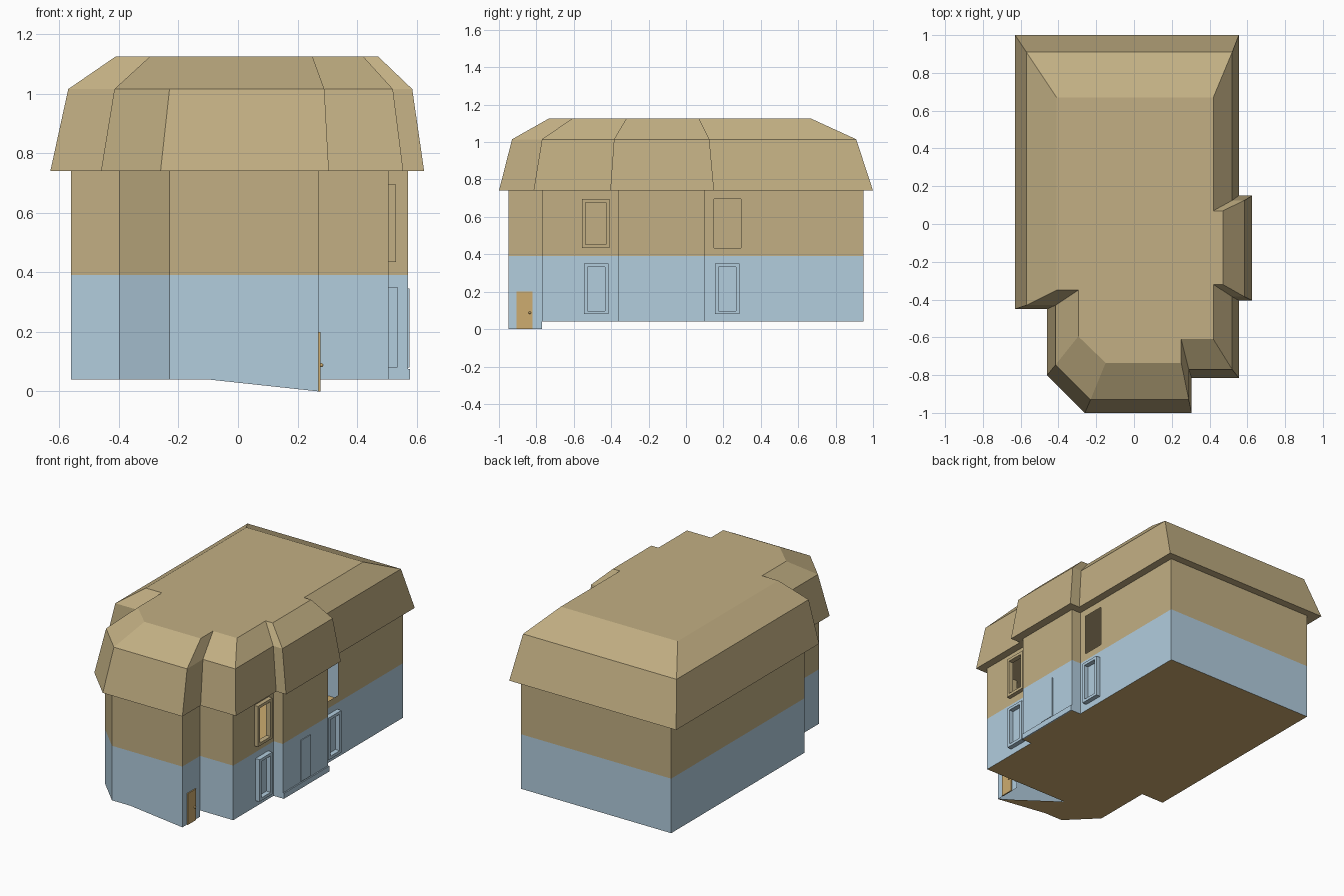
import bpy, bmesh
from mathutils import Vector

cube = bpy.data.objects.get("Cube")
if cube:
    bpy.data.objects.remove(cube, do_unlink=True)


def material(name, rgb):
    lin = [((c / 255 + 0.055) / 1.055) ** 2.4 for c in rgb] + [1]
    m = bpy.data.materials.new(name)
    m.use_nodes = True
    m.diffuse_color = lin
    m.node_tree.nodes["Principled BSDF"].inputs["Base Color"].default_value = lin
    return m


TAN = material("tan", (194, 175, 131))
BLUE = material("pale blue", (178, 205, 222))
WOOD = material("warm wood", (205, 172, 112))


def finish(name, bm, *mats):
    mesh = bpy.data.meshes.new(name)
    bm.to_mesh(mesh)
    bm.free()
    for m in mats:
        mesh.materials.append(m)
    ob = bpy.data.objects.new(name, mesh)
    bpy.context.collection.objects.link(ob)
    return ob


def add_box(bm, lo, hi):
    verts = bmesh.ops.create_cube(bm, size=1)["verts"]
    lo, hi = Vector(lo), Vector(hi)
    for v in verts:
        v.co = (lo + hi) / 2 + v.co * (hi - lo)


def box(name, lo, hi, mat):
    bm = bmesh.new()
    add_box(bm, lo, hi)
    return finish(name, bm, mat)


BASE, SPLIT, EAVE = 0.04, 0.39, 0.74
RIGHT, BAY = 0.505, 0.57

# Wall footprint, clockwise from the back corner
plan = [(-0.56, 0.95), (RIGHT, 0.95), (RIGHT, 0.1), (BAY, 0.1), (BAY, -0.36),
        (RIGHT, -0.36), (RIGHT, -0.77), (0.27, -0.77), (0.27, -0.95),
        (-0.1, -0.95), (-0.23, -0.95), (-0.4, -0.78), (-0.4, -0.4), (-0.56, -0.4)]

# Upper window openings: y range and z range
openings = [(-0.555, -0.41), (0.15, 0.295)]
SILL, HEAD = 0.435, 0.695

# Walls as sheets, the door wall reaching down to the ground
bm = bmesh.new()
for i, p in enumerate(plan):
    q = plan[(i + 1) % len(plan)]
    door_wall = p[0] == q[0] == 0.27
    zp = 0 if door_wall or p == (0.27, -0.95) else BASE
    zq = 0 if door_wall else BASE
    bm.faces.new([bm.verts.new(c) for c in
                  ((*q, zq), (*p, zp), (*p, EAVE), (*q, EAVE))])
for z in (SPLIT, SILL, HEAD):
    bmesh.ops.bisect_plane(bm, geom=bm.verts[:] + bm.edges[:] + bm.faces[:],
                           plane_co=(0, 0, z), plane_no=(0, 0, 1))
for y in (y for o in openings for y in o):
    side = [f for f in bm.faces if abs(f.calc_center_median().x - RIGHT) < 0.01]
    geom = side + list({e for f in side for e in f.edges}) + list({v for f in side for v in f.verts})
    bmesh.ops.bisect_plane(bm, geom=geom, plane_co=(0, y, 0), plane_no=(0, 1, 0))
holes = []
for f in bm.faces:
    c = f.calc_center_median()
    f.material_index = 1 if c.z < SPLIT else 0
    if abs(c.x - RIGHT) < 0.01 and SILL < c.z < HEAD and any(a < c.y < b for a, b in openings):
        holes.append(f)
bmesh.ops.delete(bm, geom=holes, context="FACES")
finish("walls", bm, TAN, BLUE)

# Floor, with a sloping corner beside the door
bm = bmesh.new()
flat = plan[:8] + [(-0.1, -0.77)] + plan[9:]
bm.faces.new([bm.verts.new((x, y, BASE)) for x, y in flat])
bm.faces.new([bm.verts.new(c) for c in
              ((-0.1, -0.77, BASE), (0.27, -0.95, 0), (-0.1, -0.95, BASE))])
finish("floor", bm, WOOD)

# Two-pitch roof: eave, break and top rings
eave = dict(z=EAVE, left=-0.63, right=0.555, bay=0.625, back=1.0, bay_y=(0.15, -0.405),
            side=-0.815, porch=0.305, front=-1.0, cut=-0.26, wing=-0.46, cut_y=-0.8, notch=-0.45)
brk = dict(z=1.015, left=-0.57, right=0.52, bay=0.585, back=0.91, bay_y=(0.125, -0.385),
           side=-0.77, porch=0.29, front=-0.93, cut=-0.23, wing=-0.415, cut_y=-0.745, notch=-0.43)
top = dict(z=1.125, left=-0.41, right=0.42, bay=0.47, back=0.67, bay_y=(0.07, -0.32),
           side=-0.61, porch=0.25, front=-0.735, cut=-0.15, wing=-0.295, cut_y=-0.595, notch=-0.35)


def roof_ring(bm, r):
    b0, b1 = r["bay_y"]
    pts = [("left", r["back"]), ("right", r["back"]), ("right", b0), ("bay", b0),
           ("bay", b1), ("right", b1), ("right", r["side"]), ("porch", r["side"]),
           ("porch", r["front"]), ("cut", r["front"]), ("wing", r["cut_y"]),
           ("wing", r["notch"]), ("left", r["notch"])]
    return [bm.verts.new((r[k], y, r["z"])) for k, y in pts]


bm = bmesh.new()
rings = [roof_ring(bm, r) for r in (eave, brk, top)]
for lower, upper in zip(rings, rings[1:]):
    for i in range(len(lower)):
        j = (i + 1) % len(lower)
        bm.faces.new((lower[j], lower[i], upper[i], upper[j]))
bm.faces.new(rings[0])
bm.faces.new(rings[-1][::-1])
bmesh.ops.recalc_face_normals(bm, faces=bm.faces[:])
finish("roof", bm, TAN)


# Window frames standing out from the side wall
def window_frame(name, y0, y1, z0, z1, depth, mat, w=0.018):
    bm = bmesh.new()
    x0, x1 = RIGHT - 0.005, RIGHT + depth
    for a, b in ((y0, y0 + w), (y1 - w, y1)):
        add_box(bm, (x0, a, z0), (x1, b, z1))
    for a, b in ((z0, z0 + w), (z1 - w, z1)):
        add_box(bm, (x0, y0 + w, a), (x1, y1 - w, b))
    finish(name, bm, mat)


window_frame("upper_front_window_frame", *openings[0], SILL, HEAD, 0.026, TAN)
window_frame("lower_front_window_frame", -0.545, -0.415, 0.08, 0.35, 0.03, BLUE)
window_frame("lower_back_window_frame", 0.155, 0.285, 0.08, 0.35, 0.03, BLUE)

# Bay panel and skirting
box("bay_panel", (BAY - 0.002, -0.18, 0.08), (BAY + 0.005, -0.08, 0.345), BLUE)
box("bay_skirting", (BAY - 0.002, -0.36, BASE), (BAY + 0.008, 0.1, 0.075), BLUE)

# Door and knob
box("door", (0.268, -0.905, 0), (0.277, -0.82, 0.2), WOOD)
bm = bmesh.new()
bmesh.ops.create_uvsphere(bm, u_segments=10, v_segments=6, radius=0.007)
bmesh.ops.translate(bm, verts=bm.verts[:], vec=(0.28, -0.835, 0.088))
for f in bm.faces:
    f.smooth = True
finish("door_knob", bm, WOOD)
